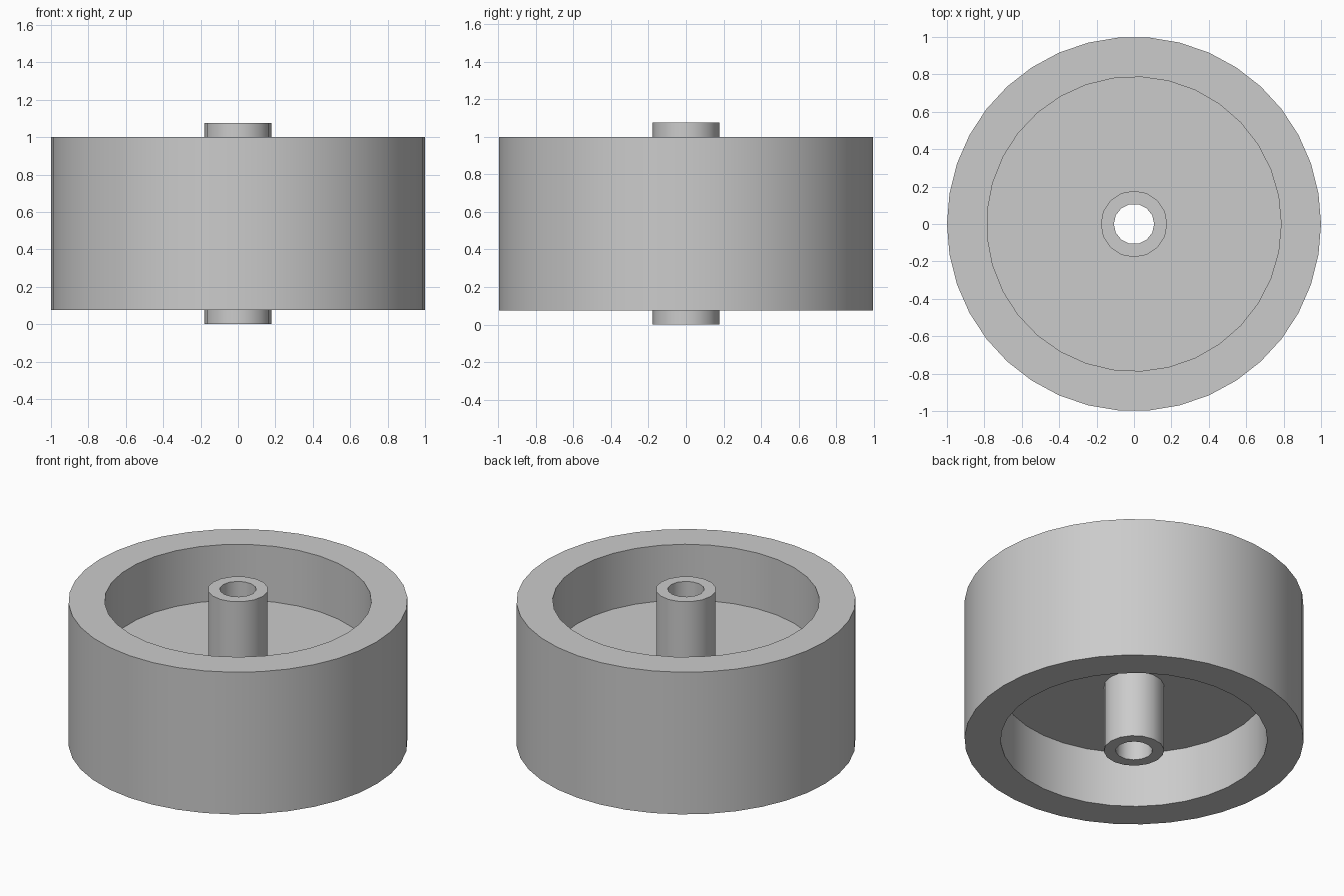
import bpy
import bmesh
import math

cube = bpy.data.objects.get("Cube")
if cube:
    bpy.data.objects.remove(cube, do_unlink=True)

GREY = (0.6, 0.6, 0.6, 1.0)
grey = bpy.data.materials.new("plain_grey")
grey.use_nodes = True
grey.diffuse_color = GREY
grey.node_tree.nodes["Principled BSDF"].inputs["Base Color"].default_value = GREY


def circle(bm, radius, sides, z):
    """Closed loop of edges with its first vertex on +x."""
    angles = [math.tau * i / sides for i in range(sides)]
    verts = [bm.verts.new((radius * math.cos(a), radius * math.sin(a), z)) for a in angles]
    return [bm.edges.new((verts[i - 1], verts[i])) for i in range(sides)]


def tube(name, outer, outer_sides, inner, inner_sides, bottom, top):
    """Flat ring extruded upwards into a hollow cylinder."""
    bm = bmesh.new()
    edges = circle(bm, outer, outer_sides, bottom) + circle(bm, inner, inner_sides, bottom)
    bmesh.ops.triangle_fill(bm, edges=edges, use_beauty=True, normal=(0, 0, -1))
    raised = bmesh.ops.extrude_face_region(bm, geom=bm.faces[:], use_keep_orig=True)
    verts = [g for g in raised["geom"] if isinstance(g, bmesh.types.BMVert)]
    bmesh.ops.translate(bm, verts=verts, vec=(0, 0, top - bottom))
    bmesh.ops.recalc_face_normals(bm, faces=bm.faces[:])
    mesh = bpy.data.meshes.new(name)
    bm.to_mesh(mesh)
    bm.free()
    mesh.materials.append(grey)
    obj = bpy.data.objects.new(name, mesh)
    bpy.context.collection.objects.link(obj)
    bpy.ops.object.select_all(action="DESELECT")
    obj.select_set(True)
    bpy.context.view_layer.objects.active = obj
    bpy.ops.object.shade_smooth_by_angle(angle=math.radians(35))
    return obj


HEIGHT = 1.075
MIDDLE = HEIGHT / 2
RIM_INNER, HUB_OUTER, OVERLAP = 0.787, 0.178, 0.02

# Thick outer rim
tube("rim", 1.0, 38, RIM_INNER, 33, MIDDLE - 0.4625, MIDDLE + 0.4625)
# Recessed web, its edges buried in the rim and the hub
tube("web", RIM_INNER + OVERLAP, 33, HUB_OUTER - OVERLAP, 16, MIDDLE - 0.1, MIDDLE + 0.1)
# Axle hub with a through bore
tube("hub", HUB_OUTER, 16, 0.108, 14, 0.0, HEIGHT)
